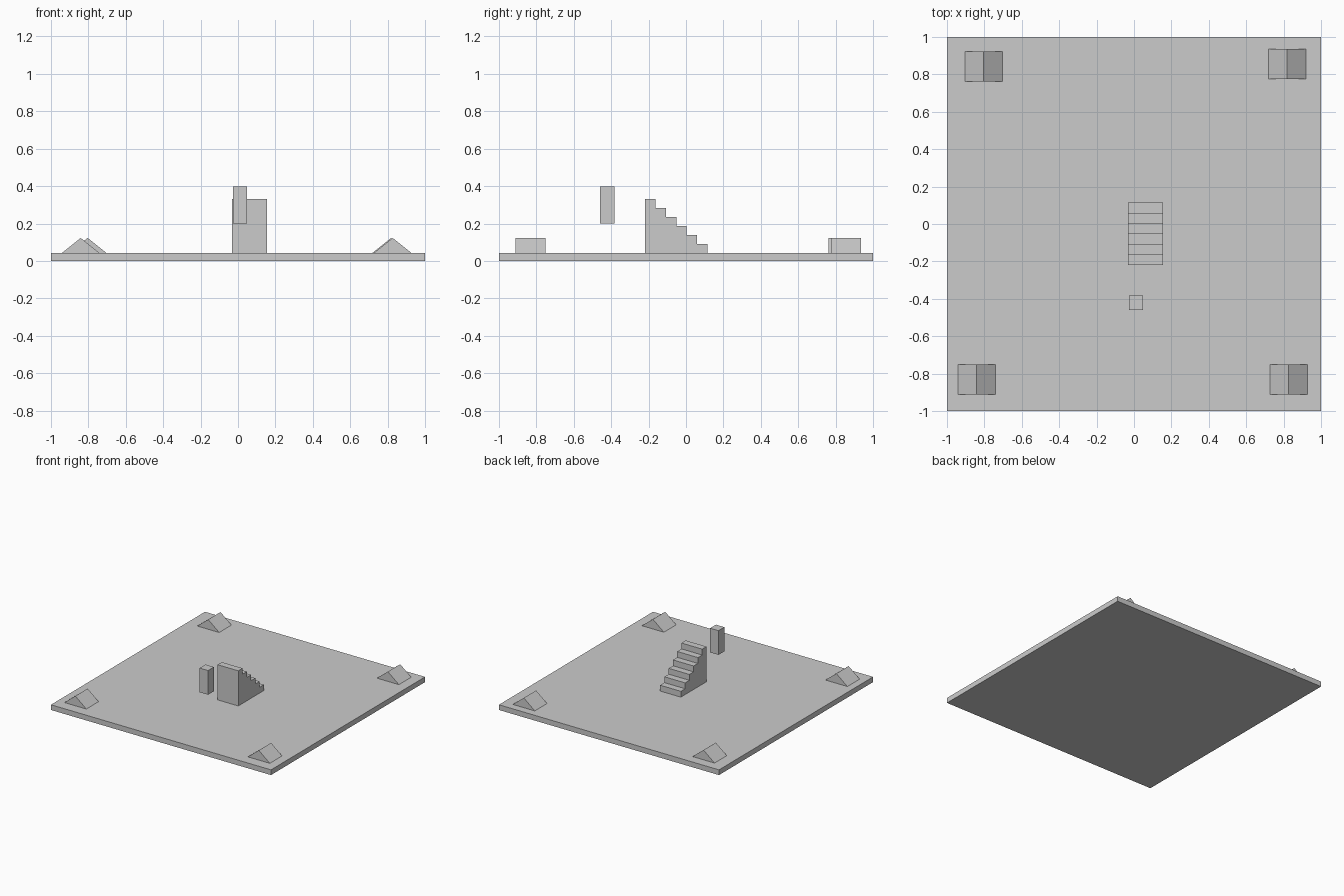
import bpy

if "Cube" in bpy.data.objects:
    bpy.data.objects.remove(bpy.data.objects["Cube"])

PLATE_TOP = 0.043


def extrude(name, profile, axis, start, end):
    """Extrude a 2D profile along x (profile in y,z) or y (profile in x,z)."""
    def place(p, t):
        return (t, p[0], p[1]) if axis == 'x' else (p[0], t, p[1])
    n = len(profile)
    verts = [place(p, t) for t in (start, end) for p in profile]
    faces = [tuple(range(n)), tuple(range(2 * n - 1, n - 1, -1))]
    faces += [(i, i + n, (i + 1) % n + n, (i + 1) % n) for i in range(n)]
    if axis == 'x':  # profile runs counter-clockwise: keep normals outward
        faces = [f[::-1] for f in faces]
    mesh = bpy.data.meshes.new(name)
    mesh.from_pydata(verts, [], faces)
    obj = bpy.data.objects.new(name, mesh)
    bpy.context.collection.objects.link(obj)
    return obj


def box(name, x0, x1, y0, y1, z0, z1):
    return extrude(name, [(x0, z0), (x1, z0), (x1, z1), (x0, z1)], 'y', y0, y1)


# Ground plate
box("base_plate", -1, 1, -1, 1, 0, PLATE_TOP)

# Staircase climbing towards the front
STEPS, Y_TOP, Y_LOW, Z_TOP = 6, -0.218, 0.114, 0.332
run = (Y_LOW - Y_TOP) / STEPS
rise = (Z_TOP - PLATE_TOP) / STEPS
stairs = [(Y_TOP, PLATE_TOP), (Y_LOW, PLATE_TOP)]
for i in range(STEPS):
    z = PLATE_TOP + (i + 1) * rise
    stairs += [(Y_LOW - i * run, z), (Y_LOW - (i + 1) * run, z)]
extrude("staircase", stairs, 'x', -0.033, 0.155)

# Floating block in front of the stairs
box("floating_block", -0.027, 0.049, -0.459, -0.383, 0.199, 0.398)

# Ridged tents near the corners
tents = {
    "tent_back_left": (-0.804, 0.841),
    "tent_back_right": (0.819, 0.856),
    "tent_front_left": (-0.841, -0.831),
    "tent_front_right": (0.827, -0.831),
}
for name, (x, y) in tents.items():
    profile = [(x - 0.1, PLATE_TOP), (x + 0.1, PLATE_TOP), (x, PLATE_TOP + 0.08)]
    extrude(name, profile, 'y', y - 0.08, y + 0.08)
